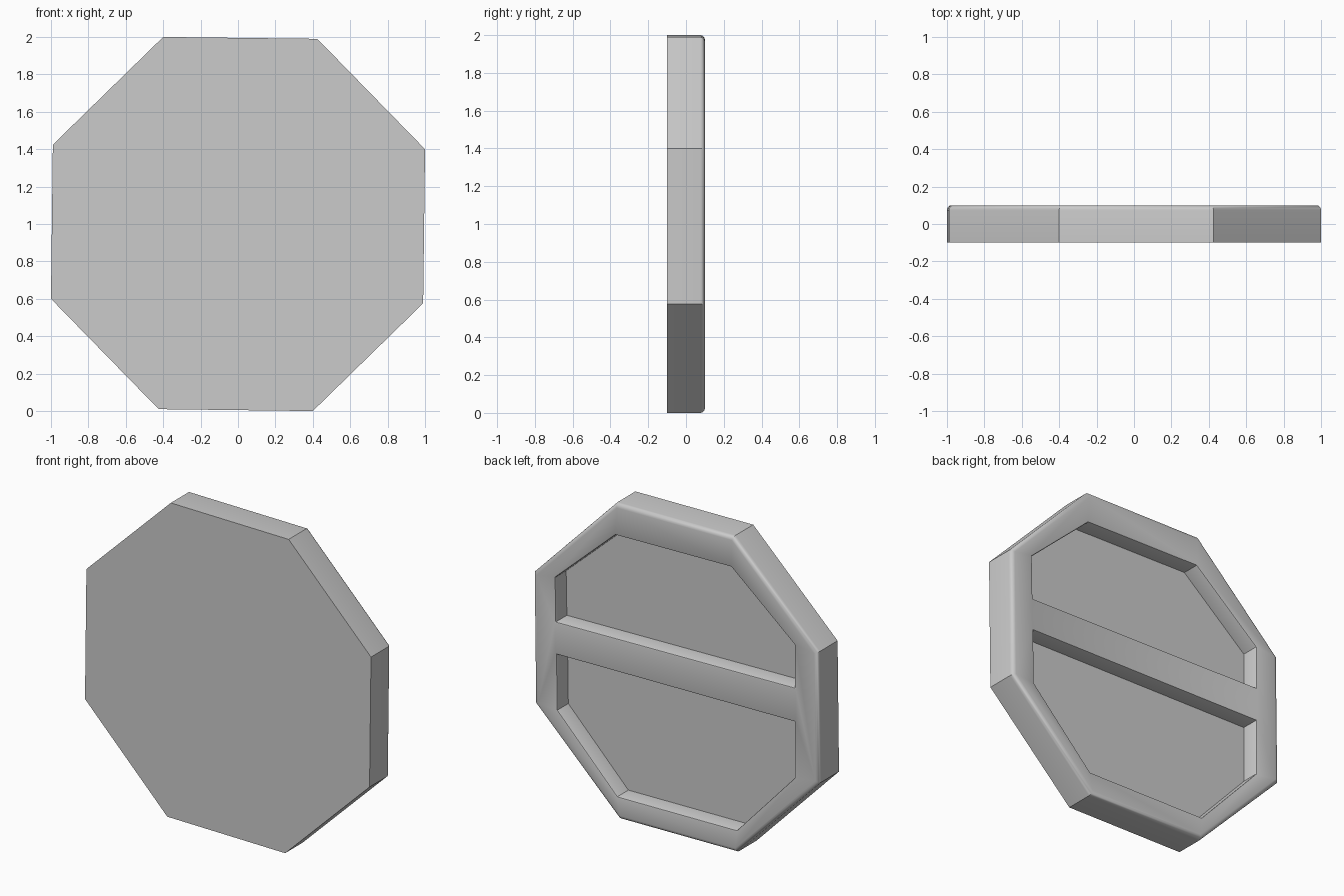
import bpy, bmesh, math
from math import cos, sin, radians

if "Cube" in bpy.data.objects:
    bpy.data.objects.remove(bpy.data.objects["Cube"])

FRONT, BACK, FLOOR = -0.1, 0.1, -0.01


def prism(name, outline, y0, y1):
    """Extrude an (x, z) outline from y0 to y1."""
    bm = bmesh.new()
    face = bm.faces.new([bm.verts.new((x, y0, z)) for x, z in outline])
    ext = bmesh.ops.extrude_face_region(bm, geom=[face])["geom"]
    verts = [v for v in ext if isinstance(v, bmesh.types.BMVert)]
    bmesh.ops.translate(bm, verts=verts, vec=(0, y1 - y0, 0))
    bmesh.ops.recalc_face_normals(bm, faces=bm.faces)
    mesh = bpy.data.meshes.new(name)
    bm.to_mesh(mesh)
    bm.free()
    obj = bpy.data.objects.new(name, mesh)
    bpy.context.collection.objects.link(obj)
    return obj


# Octagonal plate, turned very slightly off level
R = 1.077
octagon = [(R * cos(radians(21.8 + 45 * i)), 1 + R * sin(radians(21.8 + 45 * i)))
           for i in range(8)]
plate = prism("octagon_plate", octagon, FRONT, BACK)

# Two pockets in the back, leaving a rim and a crossbar
upper = [(0.84, 1.13), (0.845, 1.41), (0.425, 1.79),
         (-0.385, 1.805), (-0.83, 1.43), (-0.83, 1.16)]
lower = [(0.835, 0.925), (-0.83, 0.945), (-0.83, 0.59),
         (-0.425, 0.15), (0.41, 0.14), (0.83, 0.575)]
bpy.context.view_layer.objects.active = plate
for outline in (upper, lower):
    cutter = prism("pocket_cutter", outline, FLOOR, BACK + 0.1)
    cutter.hide_render = True
    mod = plate.modifiers.new("pocket", "BOOLEAN")
    mod.object = cutter
    mod.operation = "DIFFERENCE"
    mod.solver = "EXACT"
    bpy.ops.object.modifier_apply(modifier=mod.name)
    bpy.data.objects.remove(cutter)

# Round the back edges: outer edge more, pocket rims slightly
bm = bmesh.new()
bm.from_mesh(plate.data)


def back_edges(outer):
    found = []
    for e in bm.edges:
        mid = (e.verts[0].co + e.verts[1].co) / 2
        on_back = all(v.co.y > BACK - 1e-4 for v in e.verts)
        if on_back and e.calc_face_angle(0) > 1 and \
                (math.hypot(mid.x, mid.z - 1) > 0.96) == outer:
            found.append(e)
    return found


for outer, width, segs in ((True, 0.025, 4), (False, 0.008, 2)):
    bmesh.ops.bevel(bm, geom=back_edges(outer), offset=width, segments=segs,
                    profile=0.5, affect="EDGES", clamp_overlap=True)
bm.to_mesh(plate.data)
bm.free()

plate.select_set(True)
bpy.ops.object.shade_smooth_by_angle(angle=radians(30))
